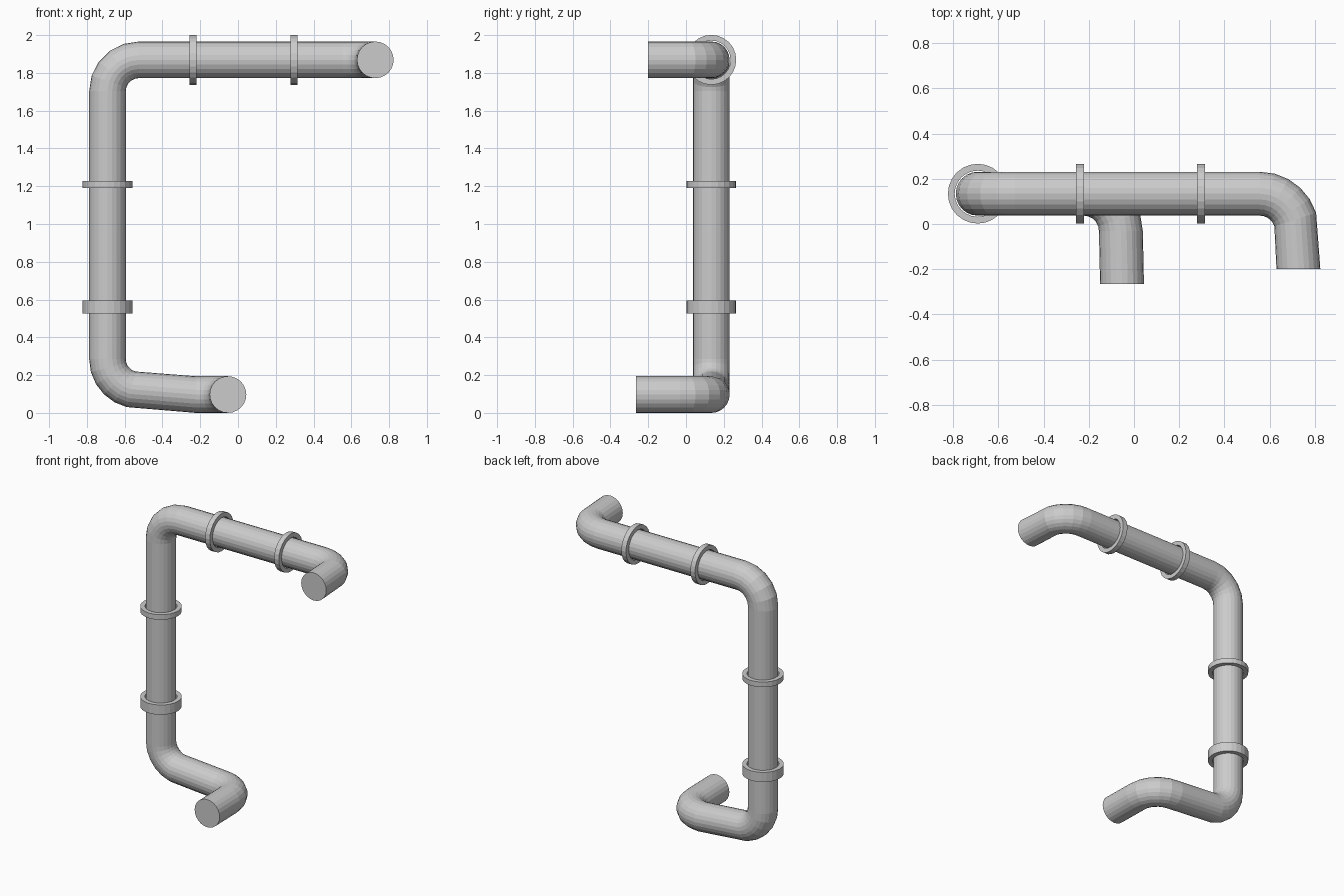
import bpy, bmesh
from math import cos, sin, radians, pi
from mathutils import Vector

if "Cube" in bpy.data.objects:
    bpy.data.objects.remove(bpy.data.objects["Cube"])

SIDES, R, BEND = 24, 0.097, 0.165
PX, PY, TOP, LOW = -0.691, 0.134, 1.869, 0.097   # riser x, run y, upper and lower run heights
X, Y, Z = Vector((1, 0, 0)), Vector((0, 1, 0)), Vector((0, 0, 1))


def finish(bm, name):
    bmesh.ops.recalc_face_normals(bm, faces=bm.faces[:])
    mesh = bpy.data.meshes.new(name)
    bm.to_mesh(mesh)
    bm.free()
    ob = bpy.data.objects.new(name, mesh)
    bpy.context.collection.objects.link(ob)
    return ob


def bridge(bm, a, b):
    for i in range(SIDES):
        j = (i + 1) % SIDES
        bm.faces.new((a[i], a[j], b[j], b[i]))


def elbow(start, d0, d1, angle=90, steps=5):
    """Path stations (centre, tangent) along a bend from direction d0 towards d1."""
    out = []
    for k in range(steps + 1):
        t = radians(angle) * k / steps
        out.append((start + BEND * (d0 * sin(t) + d1 * (1 - cos(t))), d0 * cos(t) + d1 * sin(t)))
    return out


def pipe(name, stations):
    bm = bmesh.new()
    tangent = stations[0][1].normalized()
    u = Z.copy() if abs(tangent.z) < 0.5 else X.copy()
    rings = []
    for centre, t in stations:
        t = t.normalized()
        u = tangent.rotation_difference(t) @ u
        tangent = t
        v = t.cross(u)
        rings.append([bm.verts.new(centre + R * (u * cos(2 * pi * i / SIDES) + v * sin(2 * pi * i / SIDES)))
                      for i in range(SIDES)])
    for a, b in zip(rings, rings[1:]):
        bridge(bm, a, b)
    bm.faces.new(rings[0])
    bm.faces.new(rings[-1])
    return finish(bm, name)


def collar(name, centre, axis, width, outer=0.132, inner=0.102):
    bm = bmesh.new()
    u = X if axis == Z else Y
    v = axis.cross(u)
    profile = [(inner, -width / 2), (outer, -width / 2), (outer, width / 2), (inner, width / 2)]
    rings = [[bm.verts.new(centre + axis * h + r * (u * cos(2 * pi * i / SIDES) + v * sin(2 * pi * i / SIDES)))
              for i in range(SIDES)] for r, h in profile]
    for k in range(4):
        bridge(bm, rings[k], rings[(k + 1) % 4])
    return finish(bm, name)


# Continuous pipe: lower outlet, lower run, riser, upper run, upper outlet
path = [(Vector((-0.053, -0.266, LOW)), Y)]
path += elbow(Vector((-0.058, PY - BEND, LOW)), Y, -X)
low_bend = elbow(Vector((PX, PY, 0.285)), -Z, X, 76)
path += [(c, -t) for c, t in reversed(low_bend)]
path += elbow(Vector((PX, PY, TOP - BEND)), Z, X)
path += elbow(Vector((0.556, PY, TOP)), X, -Y, 72)
path += [(Vector((0.727, -0.2, TOP)), -Y)]
pipe("pipe_run", path)

# Joint collars on the riser and the upper run
collar("riser_lower_collar", Vector((PX, PY, 0.56)), Z, 0.068)
collar("riser_upper_collar", Vector((PX, PY, 1.209)), Z, 0.036)
for name, x in (("left", -0.238), ("right", 0.297)):
    collar(f"upper_run_{name}_collar", Vector((x, PY, TOP)), X, 0.036)
